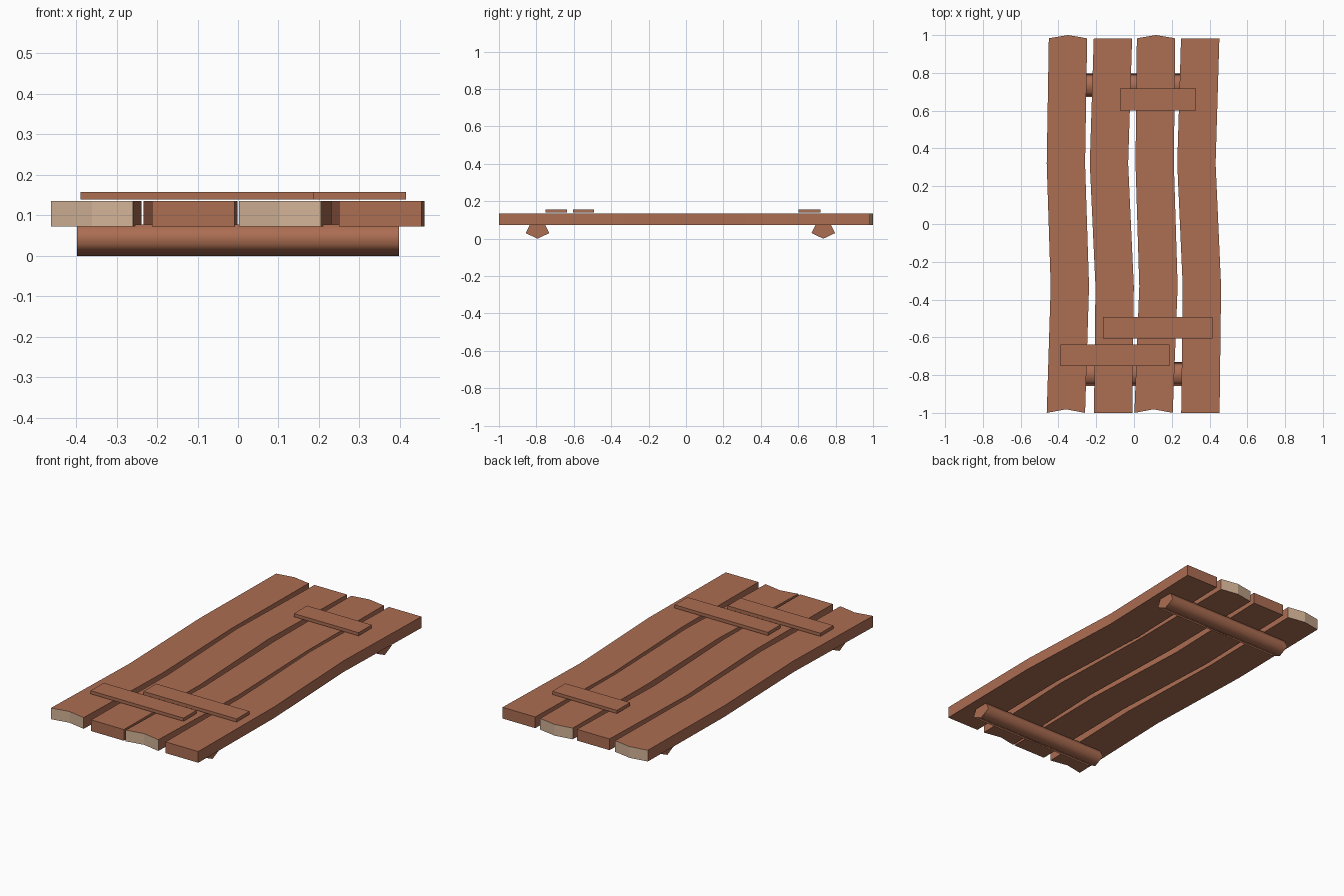
import bpy, bmesh, math

if "Cube" in bpy.data.objects:
    bpy.data.objects.remove(bpy.data.objects["Cube"])


def material(name, rgb):
    m = bpy.data.materials.new(name)
    m.diffuse_color = (*rgb, 1.0)
    m.use_nodes = True
    m.node_tree.nodes["Principled BSDF"].inputs["Base Color"].default_value = m.diffuse_color
    return m


WOOD = material("brown wood", (0.413, 0.153, 0.084))
CUT = material("pale cut wood", (0.645, 0.445, 0.305))


def prism(name, low, offset, smooth=False):
    """Extrude a flat outline along an offset vector into a closed solid."""
    bm = bmesh.new()
    a = [bm.verts.new(p) for p in low]
    b = [bm.verts.new([c + d for c, d in zip(p, offset)]) for p in low]
    bm.faces.new(a[::-1])
    bm.faces.new(b)
    n = len(a)
    for i in range(n):
        j = (i + 1) % n
        f = bm.faces.new((a[i], a[j], b[j], b[i]))
        f.smooth = smooth
    bmesh.ops.recalc_face_normals(bm, faces=bm.faces)
    me = bpy.data.meshes.new(name)
    bm.to_mesh(me)
    bm.free()
    ob = bpy.data.objects.new(name, me)
    bpy.context.collection.objects.link(ob)
    me.materials.append(WOOD)
    me.materials.append(CUT)
    return ob


# wavy planks: left edge x at front, two bends and back; jagged ends are pale
W = 0.203
ys = (-1.0, -0.33, 0.32, 0.983)
planks = [
    ((-0.462, -0.441, -0.462, -0.451), True),
    ((-0.212, -0.204, -0.234, -0.213), False),
    ((0.002, 0.028, 0.008, 0.015), True),
    ((0.250, 0.258, 0.229, 0.249), False),
]
for k, (xs, jagged) in enumerate(planks):
    right = [(x + W, y, 0.072) for x, y in zip(xs, ys)]
    left = [(x, y, 0.072) for x, y in zip(xs, ys)][::-1]
    if jagged:
        right.append((xs[3] + W / 2, 1.0, 0.072))
        left.append((xs[0] + W / 2, -0.981, 0.072))
    ob = prism(f"plank_{k + 1}", right + left, (0, 0, 0.063))
    if jagged:
        for p in ob.data.polygons:
            if abs(p.normal.y) > 0.8:
                p.material_index = 1

# short repair slats on top
slats = [(-0.074, 0.328, 0.602, 0.718), (-0.164, 0.415, -0.605, -0.492),
         (-0.389, 0.188, -0.752, -0.637)]
for k, (x0, x1, y0, y1) in enumerate(slats):
    prism(f"slat_{k + 1}",
          [(x0, y0, 0.139), (x1, y0, 0.139), (x1, y1, 0.139), (x0, y1, 0.139)],
          (0, 0, 0.018))

# five-sided cross beams underneath, point down
for name, yc in (("front_beam", -0.794), ("back_beam", 0.734)):
    ring = [(-0.398,
             yc + 0.066 * math.sin(i * math.tau / 5),
             0.043 - 0.043 * math.cos(i * math.tau / 5)) for i in range(5)]
    prism(name, ring, (0.796, 0, 0), smooth=True)
